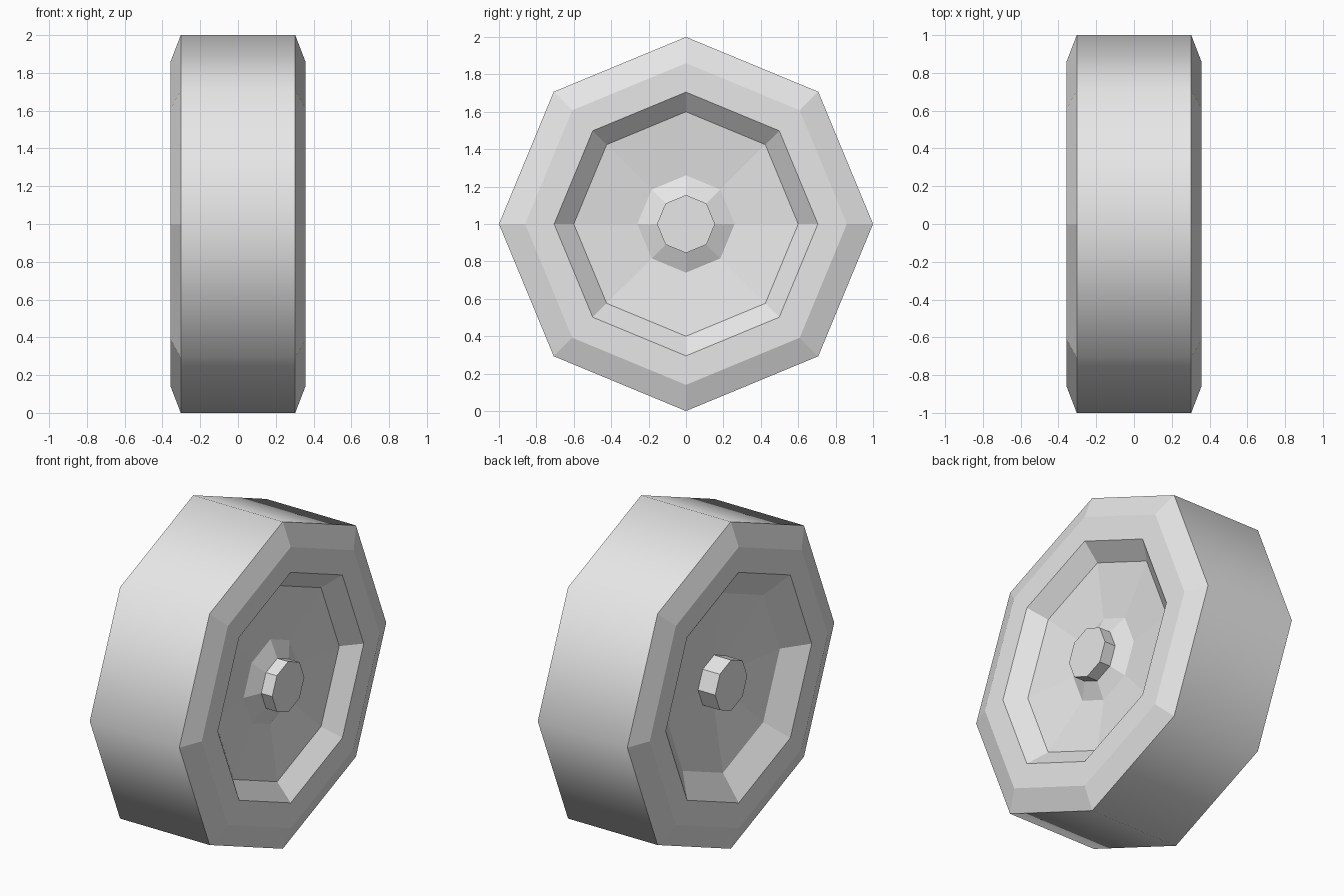
import bpy, bmesh, math

SIDES = 8
CENTRE_Z = 1.0

cube = bpy.data.objects.get("Cube")
if cube:
    bpy.data.objects.remove(cube, do_unlink=True)

grey = bpy.data.materials.new("plain_grey")
grey.use_nodes = True
grey.diffuse_color = (0.8, 0.8, 0.8, 1)
grey.node_tree.nodes["Principled BSDF"].inputs["Base Color"].default_value = (0.8, 0.8, 0.8, 1)


def lathe(name, profile, closed=True, smooth_radius=None):
    """Turn (x, radius) points around the wheel axle; faces at smooth_radius are smooth."""
    bm = bmesh.new()
    rings = []
    for x, r in profile:
        angles = [math.tau * i / SIDES for i in range(SIDES)]
        rings.append([bm.verts.new((x, r * math.sin(a), r * math.cos(a))) for a in angles])
    count = len(profile)
    for k in range(count if closed else count - 1):
        n = (k + 1) % count
        for i in range(SIDES):
            j = (i + 1) % SIDES
            face = bm.faces.new((rings[k][i], rings[k][j], rings[n][j], rings[n][i]))
            face.smooth = profile[k][1] == profile[n][1] == smooth_radius
    if not closed:
        bm.faces.new(rings[0])
        bm.faces.new(rings[-1])
    # Keep the border between smooth and flat faces crisp
    for edge in bm.edges:
        edge.smooth = all(f.smooth for f in edge.link_faces)
    bmesh.ops.recalc_face_normals(bm, faces=bm.faces[:])
    mesh = bpy.data.meshes.new(name)
    bm.to_mesh(mesh)
    bm.free()
    mesh.materials.append(grey)
    obj = bpy.data.objects.new(name, mesh)
    obj.location.z = CENTRE_Z
    bpy.context.collection.objects.link(obj)
    return obj


# Tyre: smooth tread, bevelled shoulders, flat sidewalls and sloping rims
lathe("tyre", [(-0.25, 0.55), (-0.357, 0.705), (-0.357, 0.86), (-0.303, 1.0),
               (0.303, 1.0), (0.357, 0.86), (0.357, 0.705), (0.265, 0.6)],
      smooth_radius=1.0)

# Dished wheel disc, with a raised collar on one side
lathe("wheel_disc", [(-0.19, 0.155), (-0.25, 0.55), (0.265, 0.6),
                     (0.22, 0.26), (0.266, 0.155)])

# Axle showing as a hub on both sides
lathe("axle_hub", [(-0.306, 0.155), (0.34, 0.155)], closed=False)
